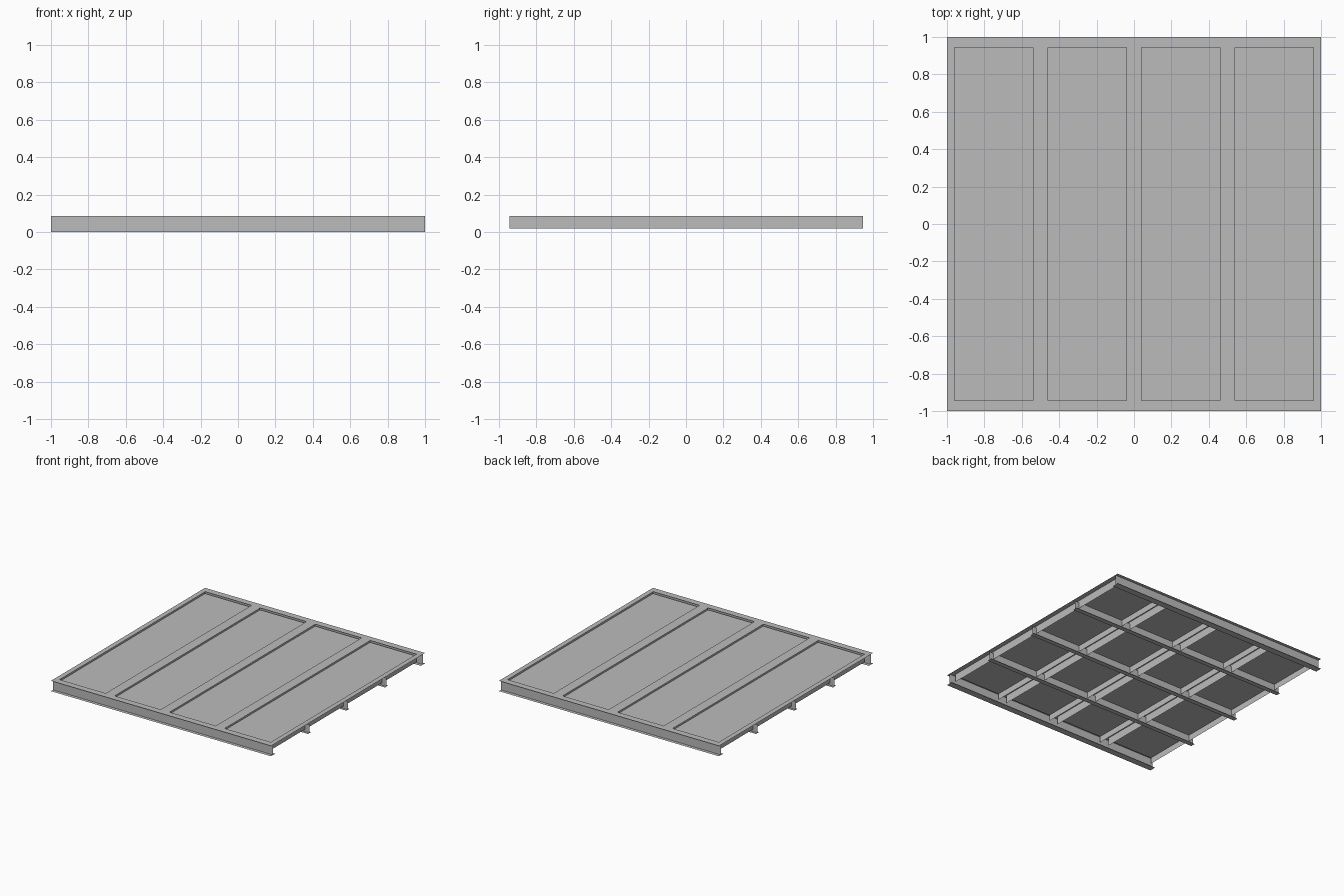
import bpy
import bmesh

cube = bpy.data.objects.get("Cube")
if cube:
    bpy.data.objects.remove(cube, do_unlink=True)

TOP, PANEL, WALL_BASE = 0.085, 0.07, 0.02
INNER_Y = 0.945    # end of the side walls and panels
EDGE = 0.04        # half width of each top strip

steel = bpy.data.materials.new("grey steel")
steel.use_nodes = True
grey = (0.5, 0.5, 0.5, 1)
steel.diffuse_color = grey
steel.node_tree.nodes["Principled BSDF"].inputs["Base Color"].default_value = grey


def sheet_part(name, lines, axis, start, end):
    """Sweep thin profile lines along x or y; each line joins (side, z) points."""
    bm = bmesh.new()
    for line in lines:
        rows = []
        for along in (start, end):
            rows.append([bm.verts.new((along, s, z) if axis == "x" else (s, along, z))
                         for s, z in line])
        for i in range(len(line) - 1):
            bm.faces.new((rows[0][i], rows[0][i + 1], rows[1][i + 1], rows[1][i]))
    bmesh.ops.remove_doubles(bm, verts=bm.verts, dist=0.0001)
    mesh = bpy.data.meshes.new(name)
    bm.to_mesh(mesh)
    bm.free()
    mesh.materials.append(steel)
    obj = bpy.data.objects.new(name, mesh)
    bpy.context.collection.objects.link(obj)
    return obj


# End beams with top and bottom flanges
for name, sign in (("front_beam", -1), ("back_beam", 1)):
    outer, inner = sign, sign * INNER_Y
    mid = (outer + inner) / 2
    sheet_part(name, [[(outer, TOP), (mid, TOP), (inner, TOP)],
                      [(mid, TOP), (mid, 0)],
                      [(outer, 0), (mid, 0), (inner, 0)]], "x", -1, 1)

# Four bays, each with a sunken panel between two flanged side channels
for i in range(4):
    left = -1 + i * 0.5
    right = left + 0.5
    a, b = left + EDGE, right - EDGE
    sheet_part(f"side_channel_low_{i + 1}",
               [[(left, TOP), (a, TOP), (a, PANEL), (a, WALL_BASE)]],
               "y", -INNER_Y, INNER_Y)
    sheet_part(f"side_channel_high_{i + 1}",
               [[(right, TOP), (b, TOP), (b, PANEL), (b, WALL_BASE)]],
               "y", -INNER_Y, INNER_Y)
    sheet_part(f"panel_{i + 1}", [[(a, PANEL), (b, PANEL)]], "y", -INNER_Y, INNER_Y)

# Cross beams carrying the panels
for i, y in enumerate((-0.5, 0, 0.5)):
    sheet_part(f"cross_beam_{i + 1}",
               [[(y, PANEL), (y, 0)],
                [(y - 0.02, 0), (y, 0), (y + 0.02, 0)]], "x", -1, 1)
